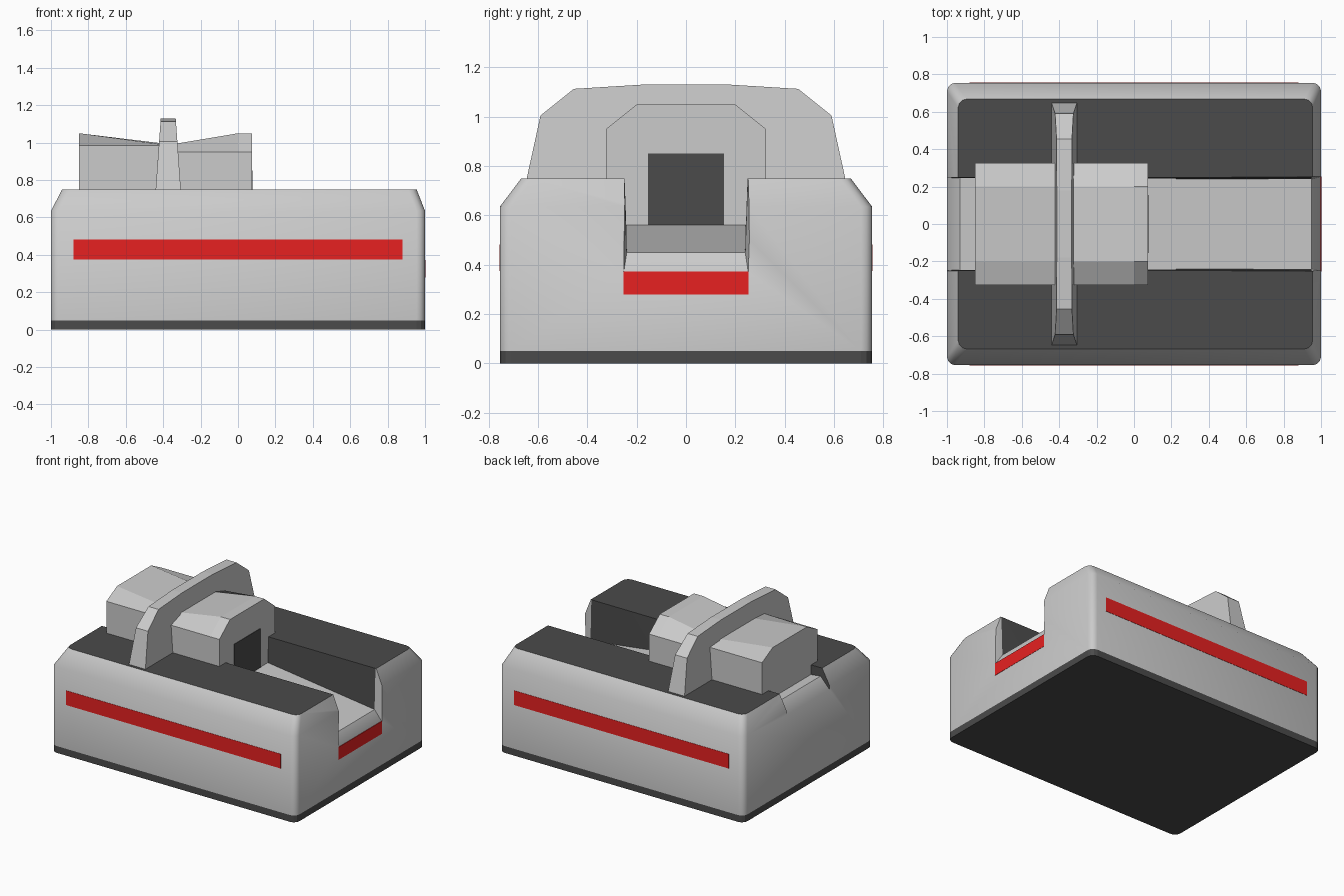
import bpy, bmesh, math

if "Cube" in bpy.data.objects:
    bpy.data.objects.remove(bpy.data.objects["Cube"])


def material(name, rgb):
    m = bpy.data.materials.new(name)
    m.diffuse_color = (*rgb, 1)
    m.use_nodes = True
    m.node_tree.nodes["Principled BSDF"].inputs["Base Color"].default_value = m.diffuse_color
    return m


GREY = material("grey", (0.55, 0.55, 0.55))
DARK = material("dark", (0.07, 0.07, 0.07))
RED = material("red", (0.8, 0.015, 0.015))


def loft(name, rings, mats):
    """Skin a list of equal-length rings and cap both ends."""
    bm = bmesh.new()
    loops = [[bm.verts.new(p) for p in ring] for ring in rings]
    n = len(loops[0])
    for a, b in zip(loops, loops[1:]):
        for i in range(n):
            j = (i + 1) % n
            bm.faces.new((a[i], a[j], b[j], b[i]))
    bm.faces.new(loops[0])
    bm.faces.new(loops[-1])
    bmesh.ops.recalc_face_normals(bm, faces=bm.faces)
    mesh = bpy.data.meshes.new(name)
    bm.to_mesh(mesh)
    bm.free()
    for m in mats:
        mesh.materials.append(m)
    ob = bpy.data.objects.new(name, mesh)
    bpy.context.collection.objects.link(ob)
    return ob


def rounded(x0, x1, hy, z, r=0.045, seg=3):
    """Rounded rectangle ring at height z."""
    ring = []
    corners = [(x1 - r, hy - r), (x0 + r, hy - r), (x0 + r, r - hy), (x1 - r, r - hy)]
    for k, (cx, cy) in enumerate(corners):
        for i in range(seg + 1):
            a = math.pi / 2 * (k + i / seg)
            ring.append((cx + r * math.cos(a), cy + r * math.sin(a), z))
    return ring


def box(name, x0, x1, y0, y1, z0, z1, mat):
    rings = [[(x, y0, z0), (x, y1, z0), (x, y1, z1), (x, y0, z1)] for x in (x0, x1)]
    return loft(name, rings, [mat])


def activate(ob):
    bpy.ops.object.select_all(action='DESELECT')
    ob.select_set(True)
    bpy.context.view_layer.objects.active = ob


# Base strip and main body with sloping shoulders
loft("base", [rounded(-1, 1, 0.755, z) for z in (0, 0.05)], [DARK])
body = loft("body", [rounded(-1, 1, 0.755, 0.05), rounded(-1, 1, 0.755, 0.635),
                     rounded(-0.94, 0.955, 0.668, 0.75)], [GREY, DARK])

# Ramped channel cut: x, floor height, half width at floor, half width at top
stations = [(1.03, 0.322, 0.26, 0.254), (0.95, 0.45, 0.24, 0.252),
            (-0.93, 0.69, 0.245, 0.252), (-1.03, 0.575, 0.25, 0.256)]
cutter = loft("channel_cutter", [[(x, -b, z), (x, b, z), (x, t, 0.8), (x, -t, 0.8)]
                                 for x, z, b, t in stations], [GREY])
cutter.hide_render = True
cut = body.modifiers.new("channel", 'BOOLEAN')
cut.operation = 'DIFFERENCE'
cut.solver = 'EXACT'
cut.object = cutter
activate(body)
bpy.ops.object.modifier_apply(modifier="channel")
bpy.data.objects.remove(cutter)

# Dark deck and channel walls
for p in body.data.polygons:
    c, n = p.center, p.normal
    deck = n.z > 0.99 and c.z > 0.74
    wall = abs(n.y) > 0.9 and abs(c.y) < 0.3 and c.x < 0.95
    p.material_index = 1 if deck or wall else 0
activate(body)
bpy.ops.object.shade_smooth_by_angle(angle=math.radians(42))

# Red stripes
for side, s in (("front", -1), ("back", 1)):
    ys = sorted((s * 0.74, s * 0.757))
    box(side + "_stripe", -0.88, 0.88, *ys, 0.375, 0.482, RED)
box("channel_stripe", 0.98, 1.002, -0.254, 0.254, 0.28, 0.373, RED)


# Housings in front of and behind the fin
def section(x, shoulder, top, bottom=0.56):
    half = [(0.325, bottom), (0.325, shoulder), (0.2, top)]
    return [(x, y, z) for y, z in half] + [(x, -y, z) for y, z in reversed(half)]


loft("rear_housing", [section(-0.85, 0.985, 1.05), section(-0.37, 0.985, 0.992)], [GREY])
loft("front_housing", [section(-0.37, 0.95, 0.988), section(0, 0.95, 1.05),
                       section(0.075, 0.95, 1.05)], [GREY])
box("front_panel", 0.05, 0.078, -0.155, 0.155, 0.53, 0.85, DARK)

# Cross fin, thinner towards its top
half = [(0.648, 0.74), (0.59, 1.005), (0.455, 1.113), (0.18, 1.13)]
outline = half + [(-y, z) for y, z in reversed(half)]
loft("cross_fin", [[(-0.373 + s * (0.068 - (z - 0.74) * 0.072), y, z) for y, z in outline]
                   for s in (-1, 1)], [GREY])
